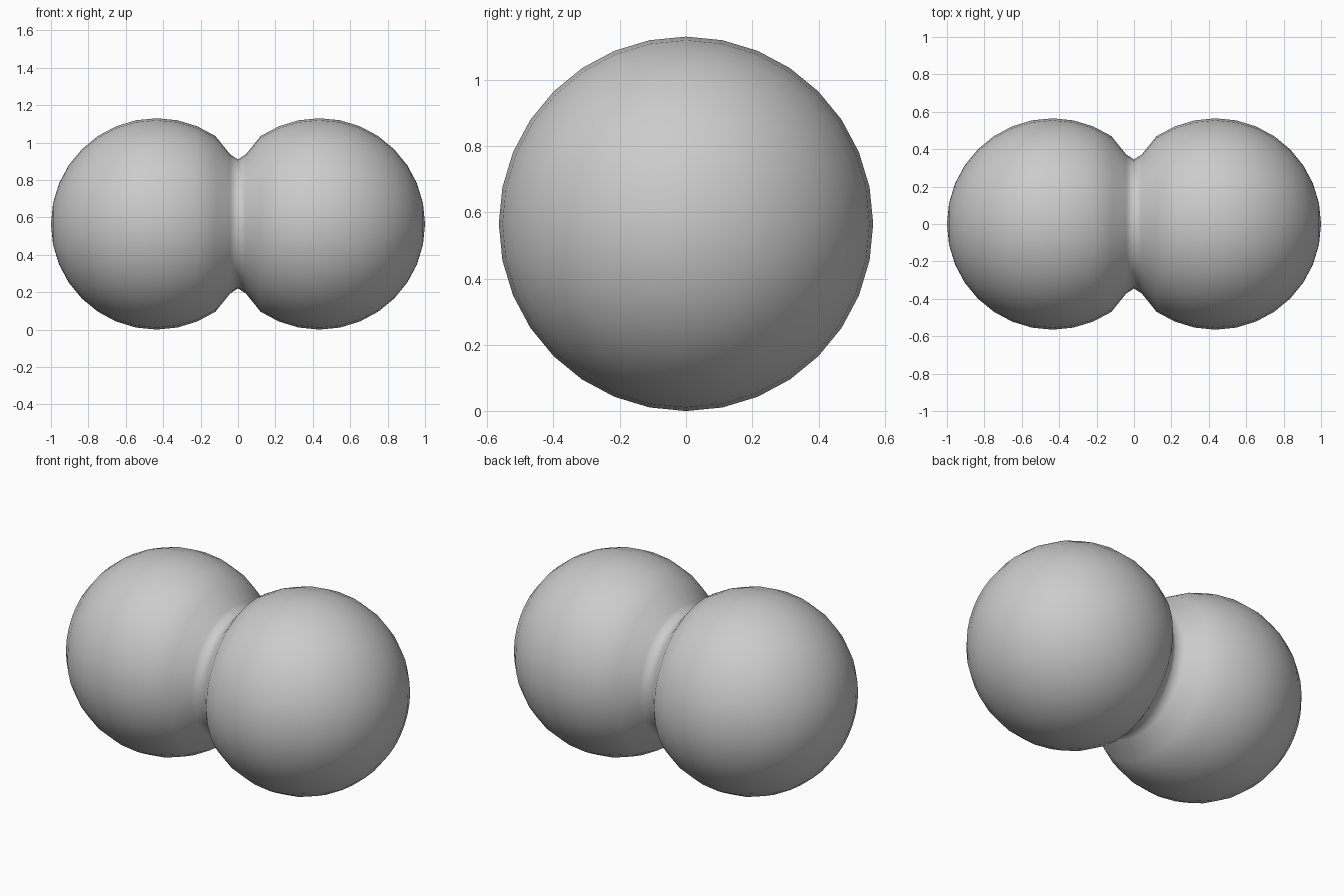
import bpy, bmesh, math
from mathutils import Matrix, Vector

if "Cube" in bpy.data.objects:
    bpy.data.objects.remove(bpy.data.objects["Cube"])

R = 0.565          # sphere radius
CX = 1.0 - R       # sphere centre offset
SEG = 32

# Half profile from the outer pole to the neck: (x, radius)
half = []
for i in range(1, 13):
    a = i * 2 * math.pi / SEG
    half.append((CX + R * math.cos(a), R * math.sin(a)))
half = [p for p in half if p[0] > 0.1]
half.append((0.042, 0.372))

# Mirror the profile across the waist
profile = [(1.0, 0.0)] + half + [(0.0, 0.345)]
profile += [(-x, r) for x, r in reversed(half)] + [(-1.0, 0.0)]

# Revolve around the x axis
bm = bmesh.new()
verts = [bm.verts.new((x, 0, r)) for x, r in profile]
edges = [bm.edges.new(pair) for pair in zip(verts, verts[1:])]
bmesh.ops.spin(bm, geom=verts + edges, cent=(0, 0, 0), axis=(1, 0, 0),
               angle=2 * math.pi, steps=SEG, use_duplicate=False)
bmesh.ops.remove_doubles(bm, verts=bm.verts[:], dist=1e-4)
bmesh.ops.recalc_face_normals(bm, faces=bm.faces[:])
bmesh.ops.translate(bm, verts=bm.verts[:], vec=(0, 0, R))
for f in bm.faces:
    f.smooth = True

mesh = bpy.data.meshes.new("fused_spheres")
bm.to_mesh(mesh)
bm.free()
obj = bpy.data.objects.new("fused_spheres", mesh)
bpy.context.collection.objects.link(obj)
